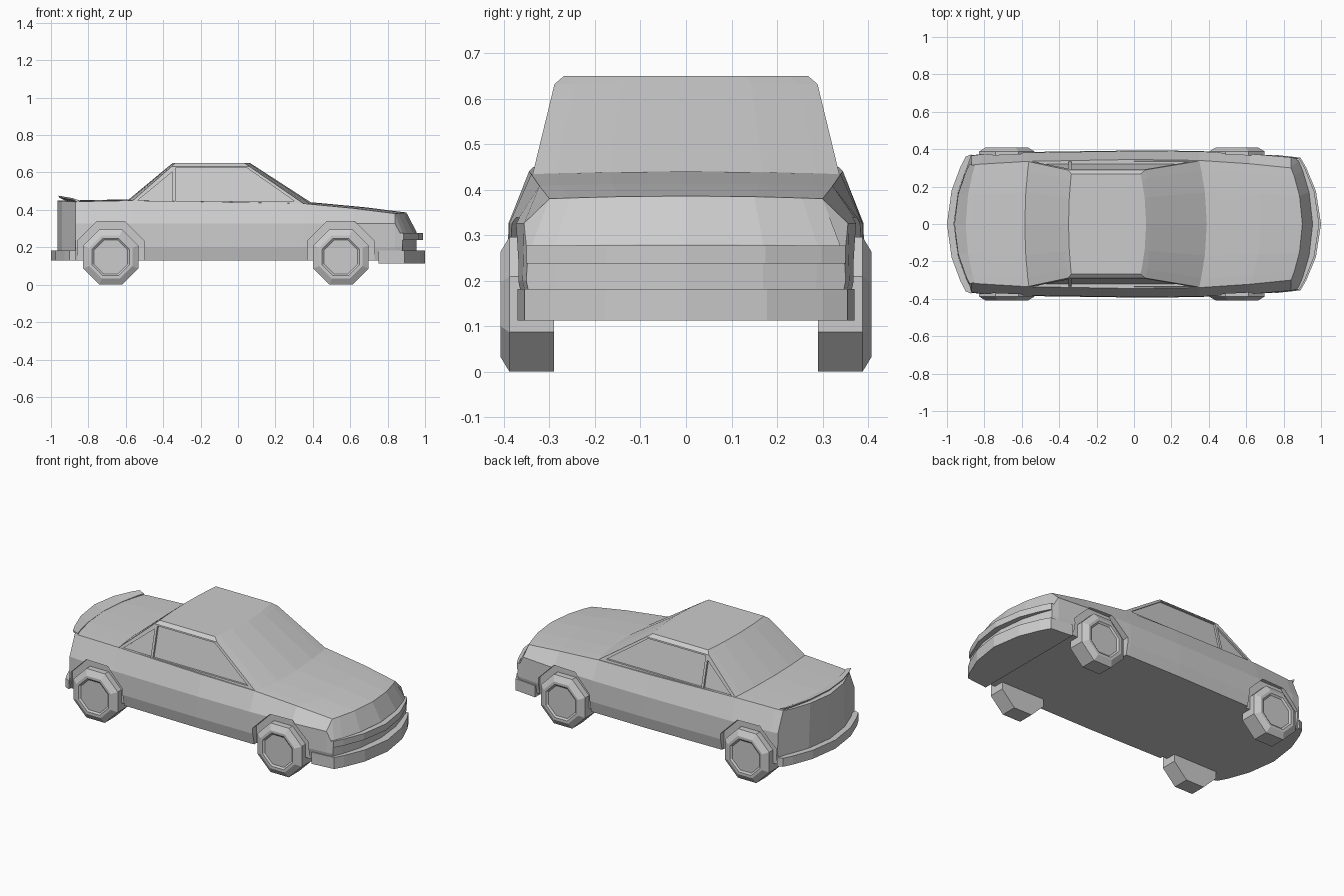
import bpy, bmesh, math

if "Cube" in bpy.data.objects:
    bpy.data.objects.remove(bpy.data.objects["Cube"])

paint = bpy.data.materials.new("plain grey")
paint.diffuse_color = (0.6, 0.6, 0.6, 1)
paint.use_nodes = True
paint.node_tree.nodes["Principled BSDF"].inputs["Base Color"].default_value = paint.diffuse_color
HALF = [0, 0.5, 0.85, 1]                         # column positions across the car
COLS = [-t for t in HALF[:0:-1]] + HALF


def bulge(t):
    return 1 - t * t


def make(name, verts, faces):
    mesh = bpy.data.meshes.new(name)
    bm = bmesh.new()
    vs = [bm.verts.new(v) for v in verts]
    for f in faces:
        bm.faces.new([vs[i] for i in f])
    bmesh.ops.recalc_face_normals(bm, faces=bm.faces)
    bm.to_mesh(mesh)
    bm.free()
    mesh.materials.append(paint)
    ob = bpy.data.objects.new(name, mesh)
    bpy.context.collection.objects.link(ob)
    return ob


def loft(name, rings, caps):
    """Skin closed rings; caps lists the face index loops used on both ends."""
    n = len(rings[0])
    faces = [(k * n + i, k * n + (i + 1) % n, (k + 1) * n + (i + 1) % n, (k + 1) * n + i)
             for k in range(len(rings) - 1) for i in range(n)]
    last = (len(rings) - 1) * n
    for c in caps:
        faces += [tuple(c), tuple(last + i for i in c)]
    return make(name, [v for r in rings for v in r], faces)


def strip_caps(n):
    """Quads joining two opposite rows of n columns that form one ring."""
    return [(i, i + 1, 2 * n - 2 - i, 2 * n - 1 - i) for i in range(n - 1)]


def cut(target, cutters):
    bpy.context.view_layer.objects.active = target
    for c in cutters:
        m = target.modifiers.new("cut", 'BOOLEAN')
        m.operation, m.solver, m.object = 'DIFFERENCE', 'EXACT', c
        bpy.ops.object.modifier_apply(modifier=m.name)
        bpy.data.objects.remove(c)


# Body: cross-sections (x, bow, top z, shoulder, waist) from tail to nose
stations = [(-0.87, -0.095, 0.443, 0.315, 0.365), (-0.82, -0.05, 0.445, 0.32, 0.372),
            (-0.57, -0.03, 0.45, 0.335, 0.382), (0.0, 0, 0.44, 0.345, 0.39),
            (0.35, 0.05, 0.434, 0.34, 0.388), (0.62, 0.06, 0.408, 0.322, 0.375),
            (0.84, 0.06, 0.38, 0.30, 0.356), (0.88, 0.075, 0.275, 0.34, 0.348)]
rings = []
for x, bow, top, sh, waist in stations:
    crease = min(0.326, top - 0.025)
    upper = [(x + bow * bulge(t), sh * t, top + 0.006 * bulge(t)) for t in COLS]
    side = [(x, waist, crease), (x, waist + 0.003, 0.2)]
    lower = [(x + bow * bulge(t), (waist - 0.012) * t, 0.13) for t in reversed(COLS)]
    rings.append(upper + side + lower + [(px, -py, pz) for px, py, pz in reversed(side)])
caps = [(i, i + 1, 14 - i, 15 - i) for i in range(1, 5)]
caps += [(5, 6, 7, 8, 9, 10), (0, 1, 14, 15, 16, 17)]
body = loft("body", rings, caps)


# Octagonal wheels and wheel arches
def octagon(x, y, z, apothem):
    r = apothem / math.cos(math.pi / 8)
    return [(x + r * math.cos((i + 0.5) * math.pi / 4), y,
             z + r * math.sin((i + 0.5) * math.pi / 4)) for i in range(8)]


wheel_profile = [(0.29, 0.148), (0.388, 0.148), (0.408, 0.115), (0.408, 0.1), (0.4, 0.09)]
arches = []
for label, x in (("rear", -0.68), ("front", 0.55)):
    for side, s in (("right", -1), ("left", 1)):
        loft(f"{label}_{side}_wheel", [octagon(x, s * y, 0.148, a) for y, a in wheel_profile],
             [range(8)])
        arches.append(loft("arch_cutter", [octagon(x, s * y, 0.16, 0.179) for y in (0.352, 0.6)],
                           [range(8)]))
cut(body, arches)

# Cabin: levels (z, half width, front x, front bow, rear x, rear bow)
levels = [(0.43, 0.338, 0.355, 0.05, -0.585, -0.03), (0.632, 0.289, 0.061, 0.032, -0.355, -0.017),
          (0.65, 0.268, 0.035, 0.03, -0.335, -0.015)]
cabin = loft("cabin", [[(xf + bf * bulge(t), w * t, z) for t in COLS] +
                       [(xr + br * bulge(t), w * t, z) for t in reversed(COLS)]
                       for z, w, xf, bf, xr, br in levels], strip_caps(7))


# Side windows sunk into the cabin
def side_y(z):
    return 0.338 - (z - 0.43) * 0.049 / 0.202


windows = []
for outline in ([(-0.335, 0.448), (0.30, 0.448), (0.048, 0.624), (-0.335, 0.624)],
                [(-0.35, 0.448), (-0.35, 0.604), (-0.54, 0.448)]):
    for s in (-1, 1):
        windows.append(loft("window_cutter", [[(x, s * (side_y(z) + d), z) for x, z in outline]
                                              for d in (-0.012, 0.05)], [range(len(outline))]))
cut(cabin, windows)


# Bumpers: bars curved in plan, wrapping round to the body sides
def bar(name, x_end, x_corner, bow, y_end, y_corner, z0, z1):
    plan = [(x_end, -y_end)] + [(x_corner + bow * bulge(t), y_corner * t) for t in COLS]
    plan += [(x_end, y_end)]
    loft(name, [[(x, y, z) for x, y in plan] for z in (z0, z1)], [range(len(plan))])


bar("front_lower_bumper", 0.75, 0.89, 0.11, 0.37, 0.355, 0.112, 0.182)
bar("front_upper_bumper", 0.86, 0.885, 0.105, 0.35, 0.35, 0.238, 0.277)
bar("rear_bumper", -0.87, -0.90, -0.10, 0.372, 0.36, 0.13, 0.182)

# Rear spoiler: thin upswept lip along the tail edge
lip = []
for t in COLS:
    xi, xo = -0.85 - 0.05 * bulge(t), -0.88 - 0.08 * bulge(t)
    zo = 0.462 + 0.014 * bulge(t)
    lip.append([(xi, 0.315 * t, 0.437), (xi, 0.315 * t, 0.451),
                (xo, 0.318 * t, zo), (xo + 0.003, 0.318 * t, zo - 0.01)])
loft("spoiler", lip, [range(4)])
